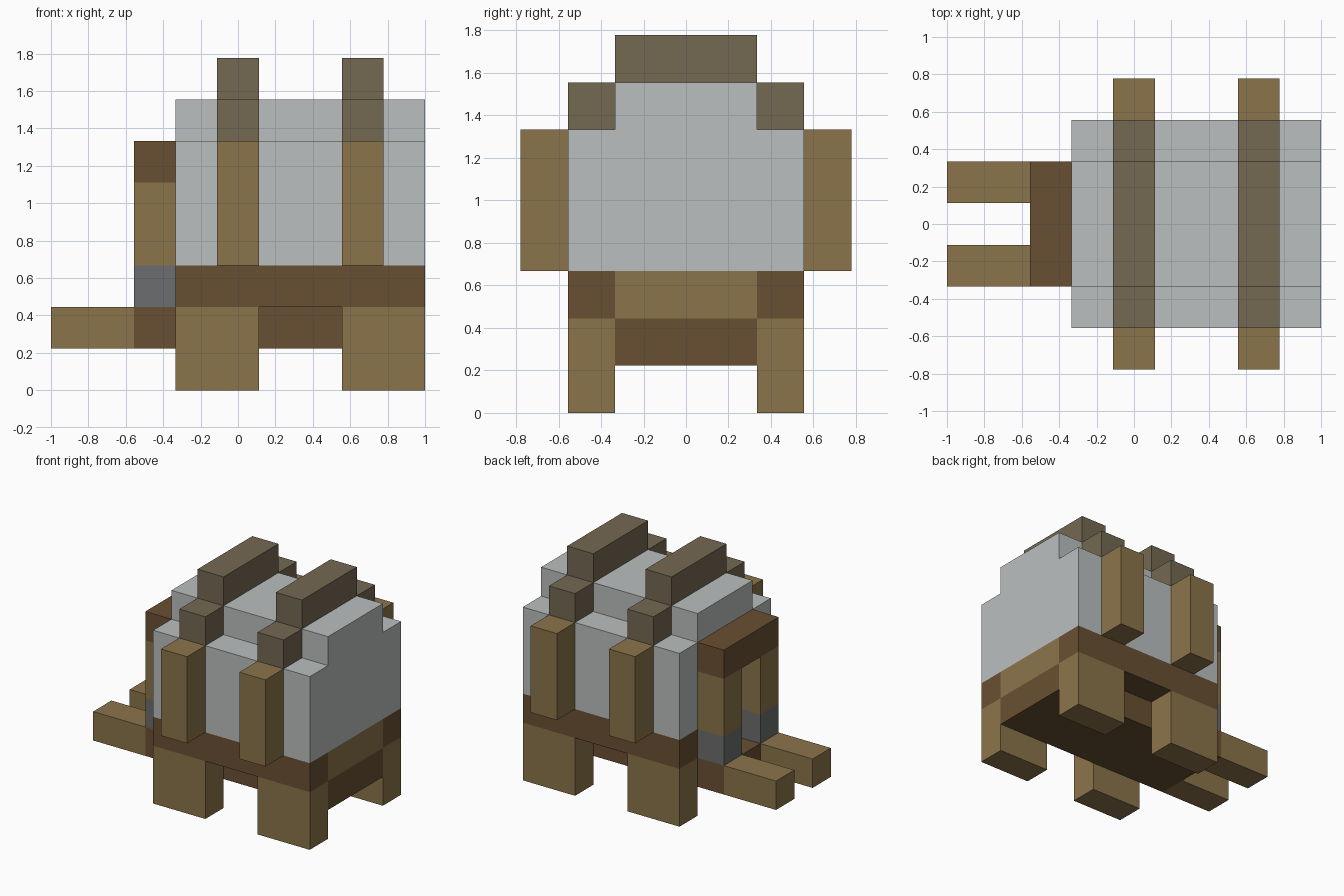
import bpy
import bmesh
from mathutils import Vector

if "Cube" in bpy.data.objects:
    bpy.data.objects.remove(bpy.data.objects["Cube"], do_unlink=True)

U = 2 / 9                            # one block
ORIGIN = Vector((-4.5, -3.5, 0))     # block grid corner


def material(name, r, g, b):
    """Flat material from 0-255 display values, stored as linear."""
    rgb = [((c / 255 + 0.055) / 1.055) ** 2.4 for c in (r, g, b)]
    mat = bpy.data.materials.new(name)
    mat.use_nodes = True
    mat.diffuse_color = (*rgb, 1)
    bsdf = next(n for n in mat.node_tree.nodes if n.type == "BSDF_PRINCIPLED")
    bsdf.inputs["Base Color"].default_value = (*rgb, 1)
    return mat


tan = material("tan wood", 139, 116, 74)
brown = material("dark brown wood", 105, 80, 50)
taupe = material("shaded hoop", 116, 104, 82)
cloth = material("pale canvas", 187, 191, 191)
grey = material("grey metal", 108, 109, 110)


def prism(name, profile, x0, x1, mat):
    """Extrude a (y, z) block profile along x from x0 to x1."""
    bm = bmesh.new()
    verts = [bm.verts.new((Vector((x0, y, z)) + ORIGIN) * U) for y, z in profile]
    face = bm.faces.new(verts)
    ext = bmesh.ops.extrude_face_region(bm, geom=[face])["geom"]
    bmesh.ops.translate(bm, vec=((x1 - x0) * U, 0, 0),
                        verts=[v for v in ext if isinstance(v, bmesh.types.BMVert)])
    bmesh.ops.recalc_face_normals(bm, faces=bm.faces)
    mesh = bpy.data.meshes.new(name)
    bm.to_mesh(mesh)
    bm.free()
    mesh.materials.append(mat)
    obj = bpy.data.objects.new(name, mesh)
    bpy.context.collection.objects.link(obj)
    return obj


def block(name, x, y, z, mat):
    """Box spanning the given block ranges."""
    return prism(name, [(y[0], z[0]), (y[1], z[0]), (y[1], z[1]), (y[0], z[1])], *x, mat)


def pair(name, x, y, z, mat):
    """Box and its mirror copy across the long axis."""
    block("right_" + name, x, y, z, mat)
    block("left_" + name, x, (7 - y[1], 7 - y[0]), z, mat)


# Undercarriage and bed
block("chassis", (2, 9), (2, 5), (1, 2), brown)
block("bed_floor", (3, 9), (2, 5), (2, 3), tan)
pair("side_rail", (3, 9), (1, 2), (2, 3), brown)
pair("pull_shaft", (0, 2), (2, 3), (1, 2), tan)

# Wheels
for label, x in (("fore", 3), ("rear", 7)):
    pair(label + "_wheel", (x, x + 2), (1, 2), (0, 2), tan)

# Driver's end frame
pair("post_base", (2, 3), (2, 3), (2, 3), grey)
pair("post", (2, 3), (2, 3), (3, 5), tan)
block("post_lintel", (2, 3), (2, 5), (5, 6), brown)

# Stepped canvas cover
prism("canvas_cover",
      [(1, 3), (6, 3), (6, 6), (5, 6), (5, 7), (2, 7), (2, 6), (1, 6)], 3, 9, cloth)

# Hoops over the cover
for label, x in (("fore", 4), ("rear", 7)):
    pair(label + "_hoop_upright", (x, x + 1), (0, 1), (3, 6), tan)
    pair(label + "_hoop_shoulder", (x, x + 1), (1, 2), (6, 7), taupe)
    block(label + "_hoop_top", (x, x + 1), (2, 5), (7, 8), taupe)
